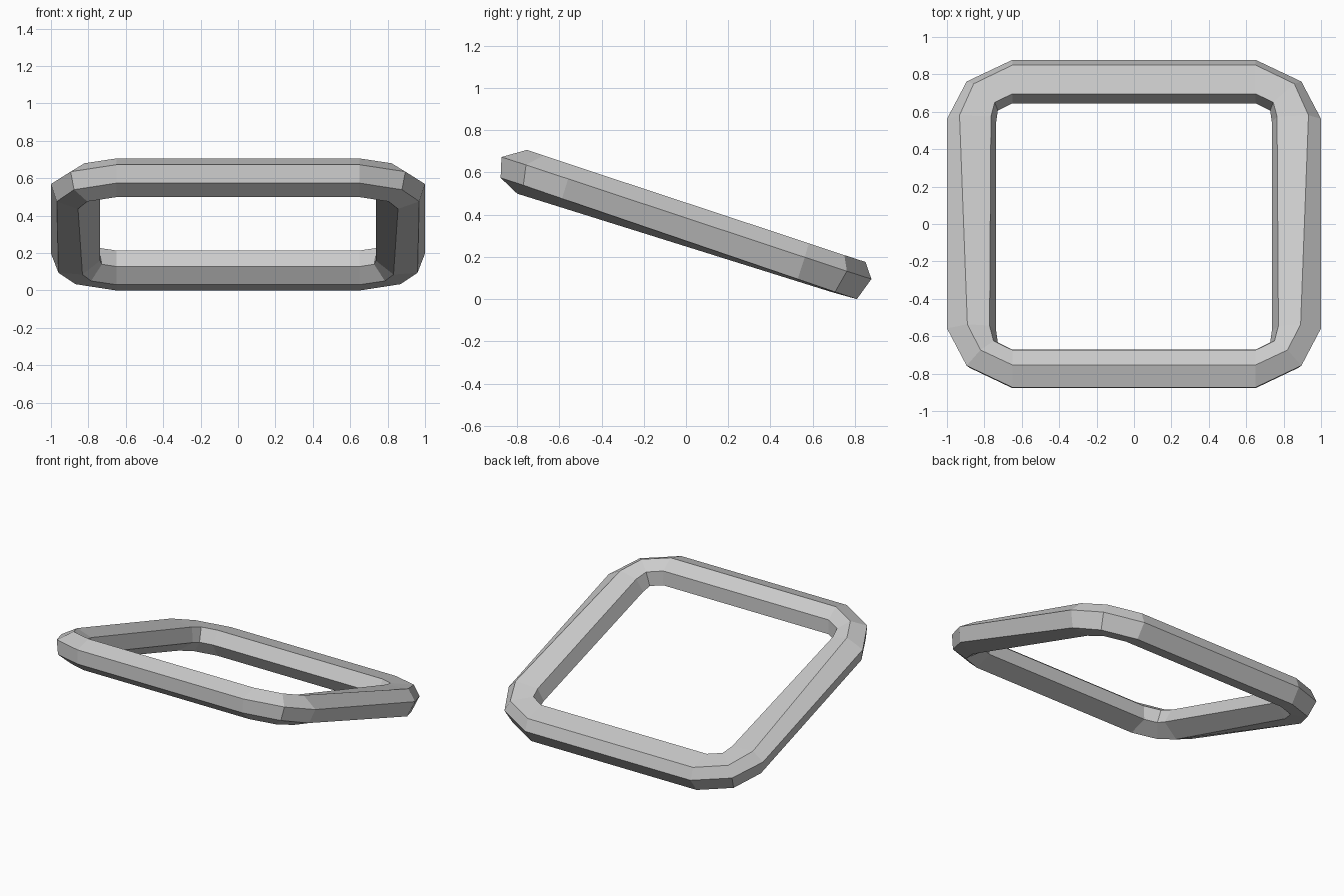
import bpy, bmesh, math
from mathutils import Vector, Matrix

if "Cube" in bpy.data.objects:
    bpy.data.objects.remove(bpy.data.objects["Cube"])

# Outer and inner outline of one rounded corner (x, y), in the plane of the ring
corner = [((0.65, 0.922), (0.65, 0.69)),
          ((0.895, 0.80), (0.728, 0.65)),
          ((1.0, 0.59), (0.737, 0.585))]
# Cross-sections at front and back: fraction from outer to inner edge, height
front = [(0.11, -0.054), (0.0, 0.041), (0.45, 0.109),
         (0.86, 0.072), (1.0, -0.023), (0.53, -0.102)]
back = [(0.16, -0.096), (0.0, 0.015), (0.22, 0.084),
        (0.90, 0.074), (1.0, -0.023), (0.66, -0.10)]

# Stations around all four corners, mirrored from the first
stations = []
for sx, sy in ((1, 1), (1, -1), (-1, -1), (-1, 1)):
    pts = corner if sx * sy > 0 else corner[::-1]
    for o, i in pts:
        stations.append((Vector((o[0] * sx, o[1] * sy)),
                         Vector((i[0] * sx, i[1] * sy))))

# Faceted ring swept through the stations, twisting slightly from front to back
bm = bmesh.new()
rings = []
for o, i in stations:
    k = min(1, max(0, 0.5 + o.y / 1.7))
    loop = []
    for f, b in zip(front, back):
        t, h = Vector(f).lerp(Vector(b), k)
        loop.append(bm.verts.new((*o.lerp(i, t), h)))
    rings.append(loop)
n, m = len(rings), len(front)
for a in range(n):
    r0, r1 = rings[a], rings[(a + 1) % n]
    for b in range(m):
        c = (b + 1) % m
        bm.faces.new((r0[b], r1[b], r1[c], r0[c]))
bmesh.ops.recalc_face_normals(bm, faces=bm.faces)

# Tilt so the front edge is high, then centre and rest on the ground
bm.transform(Matrix.Rotation(math.radians(-17.45), 4, 'X'))
ys = [v.co.y for v in bm.verts]
zs = [v.co.z for v in bm.verts]
bm.transform(Matrix.Translation((0, -(min(ys) + max(ys)) / 2, -min(zs))))

mesh = bpy.data.meshes.new("tilted_square_ring")
bm.to_mesh(mesh)
bm.free()
ring = bpy.data.objects.new("tilted_square_ring", mesh)
bpy.context.collection.objects.link(ring)
